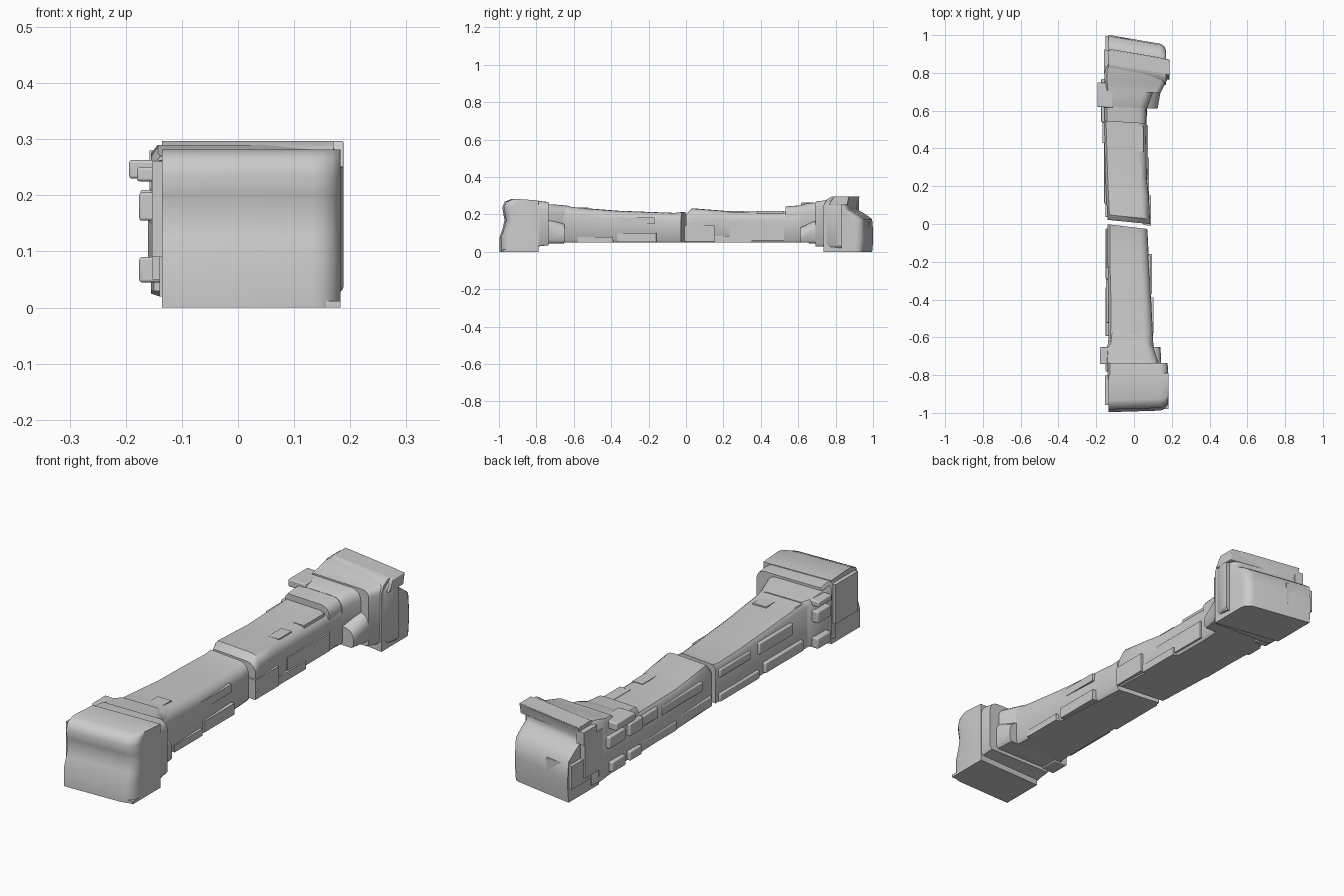
import bpy, bmesh, math


def finish(name, bm, bevel=0.0, angle=40):
    bmesh.ops.recalc_face_normals(bm, faces=bm.faces)
    me = bpy.data.meshes.new(name)
    bm.to_mesh(me)
    bm.free()
    ob = bpy.data.objects.new(name, me)
    bpy.context.collection.objects.link(ob)
    if bevel:
        m = ob.modifiers.new("Bevel", 'BEVEL')
        m.width, m.segments = bevel, 3
        m.limit_method, m.angle_limit = 'ANGLE', math.radians(30)
    bpy.ops.object.select_all(action='DESELECT')
    ob.select_set(True)
    bpy.context.view_layer.objects.active = ob
    bpy.ops.object.shade_smooth_by_angle(angle=math.radians(angle))
    return ob


def skin(bm, rings):
    """Join vertex rings and cap both ends."""
    for a, b in zip(rings, rings[1:]):
        for i in range(len(a)):
            j = (i + 1) % len(a)
            bm.faces.new((a[i], a[j], b[j], b[i]))
    bm.faces.new(rings[0])
    bm.faces.new(rings[-1])


def loft(name, sections, r=0.035, skew=0.0):
    """Skin (y, x_left, x_right, z_low, z_high) sections; the right top edge is rounded."""
    bm = bmesh.new()
    rings = []
    for y, xl, xr, z0, z1 in sections:
        ring = [(xl, z1 - 0.015), (xl, z0), (xr - 0.01, z0), (xr, z0 + 0.012)]
        for i in range(5):
            a = math.pi / 2 * i / 4
            ring.append((xr - r + r * math.cos(a), z1 - r + r * math.sin(a)))
        ring.append((xl + 0.012, z1))
        rings.append([bm.verts.new((x, y + skew * x, z)) for x, z in ring])
    skin(bm, rings)
    return finish(name, bm)


def prism(name, profile, xl, xr, skew=0.0, bevel=0.0, r=0.0, anchor=0.0, angle=40):
    """Side profile of (y, z) carried from x_left to x_right; r rounds the outer right edge."""
    bm = bmesh.new()
    steps = [(xl, 1.0), (xr - r, 1.0)]
    if r:
        for i in range(1, 5):
            a = math.pi / 2 * i / 4
            steps.append((xr - r + r * math.sin(a), 1 - r * (1 - math.cos(a)) / 0.2))
    rings = [[bm.verts.new((x, anchor + (y - anchor) * s + skew * x, z)) for y, z in profile]
             for x, s in steps]
    skin(bm, rings)
    return finish(name, bm, bevel, angle)


def slab(name, x0, x1, y0, y1, z0, z1, skew=0.0, bevel=0.0):
    return prism(name, [(y0, z0), (y1, z0), (y1, z1), (y0, z1)], x0, x1, skew, bevel)


# Two beam halves, split by a slanted open crack
loft("front_beam", [(-0.80, -0.14, 0.11, 0.05, 0.245), (-0.57, -0.135, 0.10, 0.05, 0.235),
                    (-0.38, -0.135, 0.09, 0.05, 0.220), (-0.20, -0.14, 0.08, 0.05, 0.213),
                    (-0.06, -0.14, 0.073, 0.05, 0.208), (-0.018, -0.14, 0.07, 0.05, 0.213)],
     0.045, -0.12)
loft("back_beam", [(0.008, -0.14, 0.085, 0.05, 0.205), (0.035, -0.142, 0.085, 0.05, 0.232),
                   (0.16, -0.148, 0.078, 0.05, 0.222), (0.25, -0.152, 0.068, 0.05, 0.215),
                   (0.53, -0.160, 0.065, 0.05, 0.217), (0.80, -0.155, 0.08, 0.05, 0.23)],
     0.045, -0.10)

# Front neck, widening in steps
loft("front_neck_inner", [(-0.76, -0.14, 0.10, 0.05, 0.25), (-0.65, -0.14, 0.10, 0.05, 0.245),
                          (-0.535, -0.12, 0.085, 0.06, 0.232)], 0.04)
loft("front_neck_middle", [(-0.78, -0.152, 0.14, 0.05, 0.262), (-0.735, -0.152, 0.13, 0.05, 0.255),
                           (-0.66, -0.15, 0.105, 0.05, 0.25), (-0.62, -0.13, 0.09, 0.06, 0.245)], 0.045)
loft("front_collar", [(-0.82, -0.14, 0.18, 0.02, 0.272), (-0.78, -0.14, 0.18, 0.03, 0.272),
                      (-0.735, -0.14, 0.178, 0.035, 0.266)], 0.04)
loft("front_neck_cheek", [(-0.75, 0.0, 0.145, 0.05, 0.19), (-0.65, 0.0, 0.14, 0.05, 0.15)], 0.05)

# Front end block
prism("front_end", [(-0.992, 0.0), (-0.795, 0.0), (-0.795, 0.275), (-0.93, 0.282), (-0.965, 0.268),
                    (-0.978, 0.238), (-0.972, 0.20), (-0.966, 0.17), (-0.976, 0.125), (-0.992, 0.08)],
      -0.135, 0.183, 0.03, 0.0, 0.05, -0.795, 55)
slab("front_end_foot", -0.135, 0.183, -0.985, -0.80, 0.0, 0.012, 0.03)
slab("front_end_shard", -0.153, -0.12, -0.965, -0.81, 0.09, 0.26, -0.05)

# Back neck, widening in steps
loft("back_neck_inner", [(0.535, -0.155, 0.064, 0.05, 0.243), (0.63, -0.155, 0.066, 0.05, 0.25),
                         (0.72, -0.155, 0.09, 0.05, 0.255)], 0.04, -0.06)
loft("back_neck_middle", [(0.615, -0.155, 0.07, 0.05, 0.25), (0.66, -0.155, 0.085, 0.05, 0.262),
                          (0.745, -0.155, 0.12, 0.05, 0.265)], 0.045, -0.04)
loft("back_neck_cheek", [(0.615, 0.0, 0.125, 0.05, 0.13), (0.70, 0.0, 0.14, 0.05, 0.17),
                         (0.77, 0.0, 0.15, 0.04, 0.20)], 0.045, -0.03)
loft("back_collar", [(0.70, -0.15, 0.14, 0.03, 0.27), (0.75, -0.155, 0.165, 0.03, 0.275),
                     (0.80, -0.155, 0.188, 0.025, 0.29), (0.84, -0.14, 0.186, 0.02, 0.29)], 0.03, -0.05)

# Back end block: overhanging crown above a bulging foot
prism("back_end", [(0.765, 0.0), (0.972, 0.0), (0.978, 0.06), (0.978, 0.11), (0.972, 0.175), (0.93, 0.205),
                   (0.895, 0.225), (0.89, 0.25), (0.905, 0.296), (0.82, 0.297), (0.785, 0.28),
                   (0.765, 0.25)], -0.135, 0.17, -0.17, 0.0, 0.035, 0.765, 55)
slab("back_end_chip", -0.15, -0.02, 0.85, 0.980, 0.06, 0.16, -0.1)
slab("back_end_shard", -0.158, -0.12, 0.78, 0.90, 0.08, 0.25, -0.1)
prism("back_crown", [(0.79, 0.25), (0.89, 0.25), (0.90, 0.297), (0.82, 0.297)], -0.13, 0.188, -0.15, 0.003)
slab("back_crown_edge", -0.158, -0.12, 0.81, 0.90, 0.225, 0.28, -0.15)

# Thin flakes on the right face and on top: x0, x1, y0, y1, z0, z1
right = [(0.06, 0.088, -0.38, -0.16, 0.15, 0.185), (0.07, 0.103, -0.57, -0.38, 0.05, 0.08),
         (0.06, 0.095, -0.36, -0.15, 0.052, 0.10), (0.05, 0.089, 0.00, 0.16, 0.055, 0.14),
         (0.04, 0.080, 0.16, 0.36, 0.05, 0.085), (0.04, 0.073, 0.24, 0.53, 0.06, 0.14)]
top = [(-0.02, 0.045, -0.62, -0.52, 0.20, 0.237), (-0.01, 0.04, 0.22, 0.31, 0.19, 0.218),
       (0.00, 0.05, 0.38, 0.52, 0.19, 0.218)]
for i, f in enumerate(right):
    slab(f"right_flake_{i + 1}", *f, skew=-0.1)
for i, f in enumerate(top):
    slab(f"top_flake_{i + 1}", *f)

# Broken ledges on the left face, in a low and a high row either side of a groove
left = [(-0.149, -0.53, -0.30, 0.15, 0.20), (-0.149, -0.24, -0.03, 0.155, 0.19),
        (-0.150, -0.60, -0.34, 0.055, 0.10), (-0.150, -0.30, -0.03, 0.05, 0.085),
        (-0.152, 0.03, 0.24, 0.055, 0.10), (-0.160, 0.28, 0.52, 0.05, 0.09),
        (-0.158, 0.10, 0.38, 0.15, 0.19), (-0.168, 0.42, 0.54, 0.16, 0.205),
        (-0.174, 0.54, 0.62, 0.05, 0.09), (-0.174, 0.53, 0.62, 0.155, 0.21),
        (-0.194, 0.61, 0.74, 0.23, 0.263), (-0.174, 0.65, 0.74, 0.045, 0.09),
        (-0.174, 0.65, 0.76, 0.155, 0.205), (-0.180, -0.75, -0.66, 0.225, 0.25),
        (-0.176, -0.75, -0.66, 0.155, 0.205), (-0.176, -0.75, -0.66, 0.045, 0.09)]
for i, (x, y0, y1, z0, z1) in enumerate(left):
    slab(f"left_ledge_{i + 1}", x, -0.11, y0, y1, z0, z1, -0.05, 0.005)
